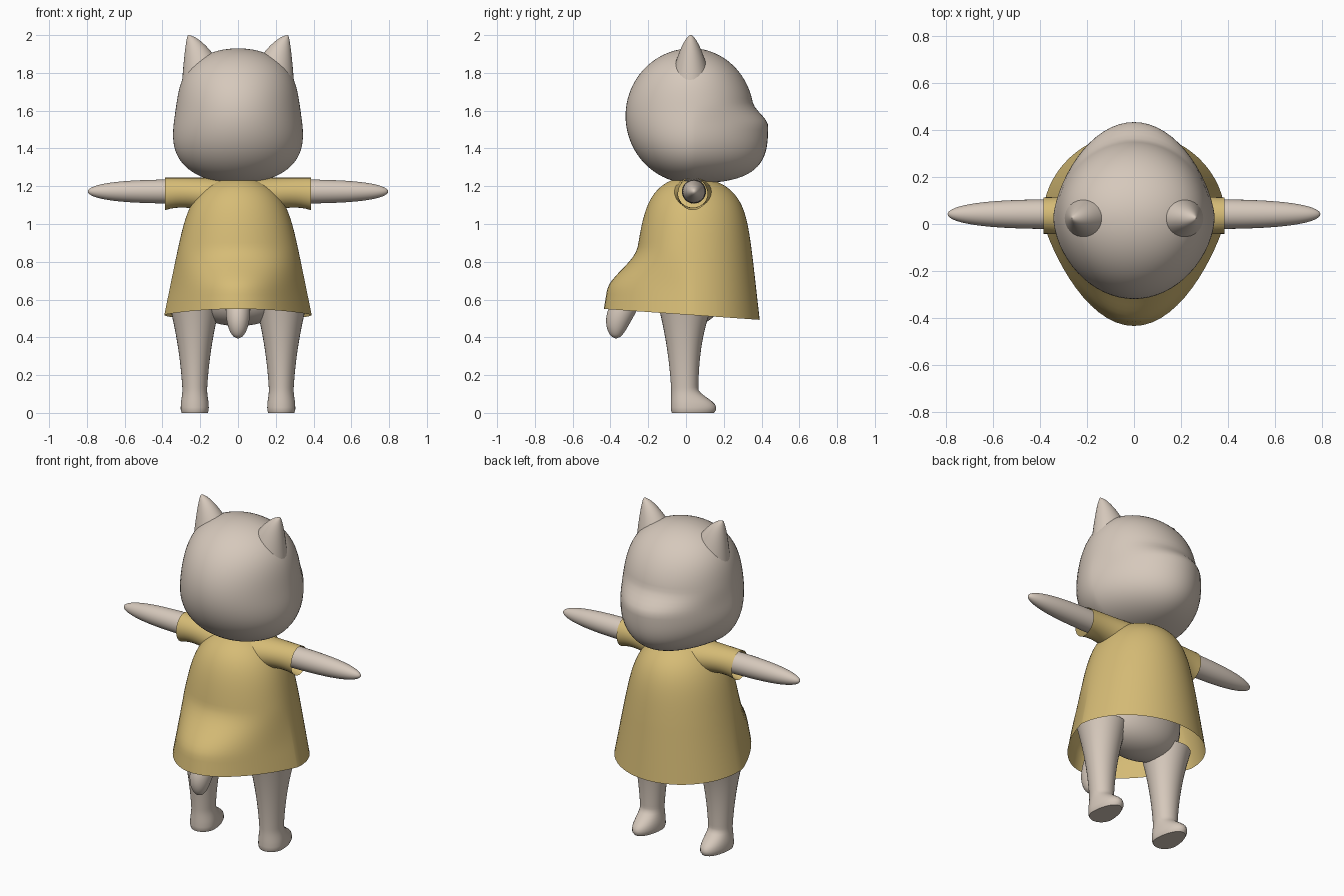
import bpy, bmesh, math

cube = bpy.data.objects.get("Cube")
if cube:
    bpy.data.objects.remove(cube, do_unlink=True)


def material(name, rgb):
    mat = bpy.data.materials.new(name)
    mat.use_nodes = True
    mat.diffuse_color = (*rgb, 1)
    mat.node_tree.nodes["Principled BSDF"].inputs["Base Color"].default_value = (*rgb, 1)
    return mat


fur = material("warm grey fur", (.67, .58, .5))
cloth = material("yellow cloth", (.67, .5, .18))


def dome(x, power=2):
    """Falls from one at the middle to zero at the pole."""
    return math.sqrt(max(0, 1 - abs(x) ** power))


def smooth(x):
    """Eased step from zero to one."""
    x = min(1, max(0, x))
    return x * x * (3 - 2 * x)


def loft(name, section, mat, along_x=False, side=1, segments=32, steps=40, adjust=None):
    """Skin oval sections; each one gives its position along the axis, the centre and
    radius across, the centre, rear and front radius in depth, and how pointed both are."""
    bm = bmesh.new()
    rings = []
    for step in range(steps + 1):
        along, across, radius, depth, rear, front, rear_point, front_point = section(step / steps)
        ring = []
        for k in range(segments):
            angle = math.tau * k / segments
            s = math.sin(angle)
            u = across + radius * math.cos(angle)
            v = depth + (front * s ** front_point if s > 0 else -rear * abs(s) ** rear_point)
            x, y, z = (along, u, v) if along_x else (u, v, along)
            if adjust:
                z = adjust(y, z)
            ring.append(bm.verts.new((x * side, y, z)))
        rings.append(ring)
    for low, high in zip(rings, rings[1:]):
        for k in range(segments):
            n = (k + 1) % segments
            bm.faces.new((low[k], low[n], high[n], high[k]))
    bmesh.ops.remove_doubles(bm, verts=bm.verts[:], dist=.00001)
    bmesh.ops.recalc_face_normals(bm, faces=bm.faces[:])
    mesh = bpy.data.meshes.new(name)
    bm.to_mesh(mesh)
    bm.free()
    mesh.materials.append(mat)
    part = bpy.data.objects.new(name, mesh)
    bpy.context.collection.objects.link(part)
    bpy.ops.object.select_all(action="DESELECT")
    part.select_set(True)
    bpy.context.view_layer.objects.active = part
    bpy.ops.object.shade_smooth_by_angle(angle=math.radians(50))


# Head: round skull, wide cheeks and a short pointed muzzle
def head(t):
    s = -math.cos(math.pi * t)
    muzzle = smooth((.2 - s) / .35) * dome(s, 20)
    width = (.335 - .05 * s) * dome(s, 4 if s > 0 else 2.8)
    front = .33 * dome(s, 2 if s > 0 else 4) + .075 * muzzle
    return 1.572 + .358 * s, 0, width, .03, .35 * dome(s), front, 1.1, 1 + .35 * muzzle


# Dress: flared, closed at the neck, pushed out by the tail at the back
def dress(t):
    h = math.sin(math.pi / 2 * t)
    bump = smooth((.5 - h) / .35)
    top = dome(h, 8)
    rear = (.33 - .11 * h) * top + .125 * bump
    front = (.37 - .09 * h) * top
    return .52 + .73 * h, 0, (.39 - .15 * h) * top, .02, rear, front, 1 + .7 * bump, 1


def hem(y, z):
    return z - .07 * y * max(0, 1 - (z - .52) / .3)


# Hips joining the legs under the dress
def hips(t):
    s = -math.cos(math.pi * t)
    r = dome(s, 4)
    return .78 + .32 * s, 0, .28 * r, .02, .18 * r, .18 * r, 1, 1


# Tail curling down behind the legs
def tail(t):
    r = .065 * dome(1 - min(1, 2.5 * t))
    deep = r * (1 + .5 * t)
    return .393 + .4 * t, 0, r, .24 * t * t - .37, deep, deep, 1, 1


# Ear: curved cone leaning outwards
def ear(t):
    drop = .28 * (1 - t) ** 2
    r = .3 * drop ** .6
    return 2 - drop, .264 - .75 * r, r, .025, .85 * r, .85 * r, 1, 1


# Arm: straight, with a tapered round end
def arm(t):
    q = math.sin(math.pi / 2 * t)
    r = .064 * dome(q, 4)
    return .1 + .695 * q, .042, r, 1.172, r, r, 1, 1


# Sleeve: wide at the shoulder, with a slightly flared open cuff
def sleeve(t):
    shoulder = (1 - t) ** 2
    r = .072 + .04 * shoulder + .014 * t ** 4
    return .06 + .327 * t, .036, .078 + .05 * shoulder, 1.245 - r, r, r, 1, 1


# Leg: thickens towards the hip and ends in a flat-soled foot
def leg(t):
    z = .6 * max(0, t - .05)
    h = z / .6
    sole = min(1, 18.6 * t)
    foot = smooth((.13 - z) / .1)
    width = .062 + .08 * h * h + .012 * foot
    rear = .075 + .08 * h * h + .005 * foot
    front = .064 + .09 * h ** 3 + .095 * foot
    return z, .229, width * sole, 0, rear * sole, front * sole, 1, 1


loft("head", head, fur, segments=64, steps=48)
loft("dress", dress, cloth, segments=64, adjust=hem)
loft("hips", hips, fur)
loft("tail", tail, fur)
for label, side in (("left", 1), ("right", -1)):
    loft(label + "_ear", ear, fur, side=side)
    loft(label + "_arm", arm, fur, along_x=True, side=side)
    loft(label + "_sleeve", sleeve, cloth, along_x=True, side=side, steps=12)
    loft(label + "_leg", leg, fur, side=side)
